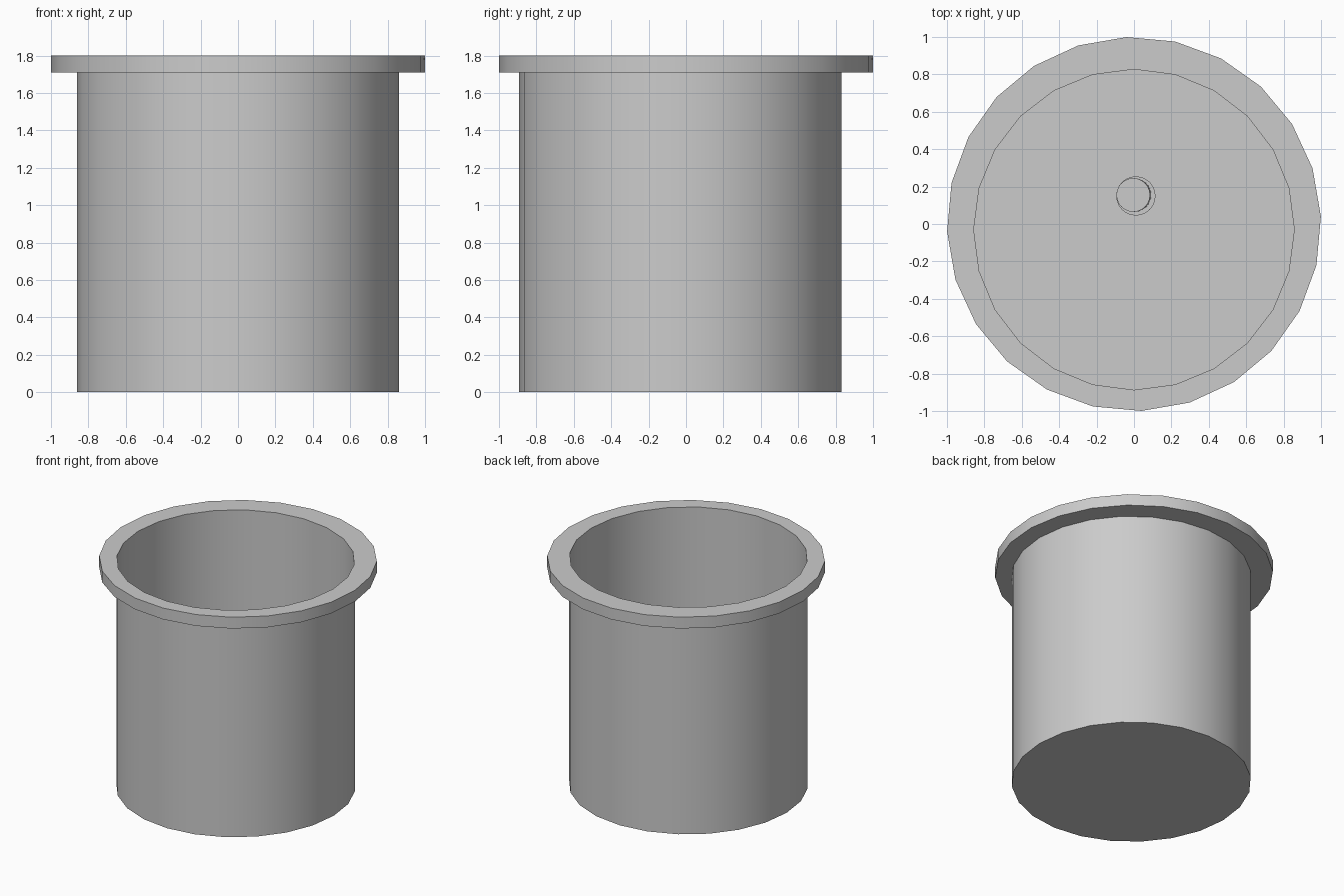
import bpy, bmesh, math

SIDES = 24
BODY_Y = -0.03          # the cup sits slightly off the rim's centre
RIM_TURN = math.radians(2.3)

cube = bpy.data.objects.get("Cube")
if cube:
    bpy.data.objects.remove(cube, do_unlink=True)

grey = bpy.data.materials.new("light_grey")
grey.use_nodes = True
colour = (0.6, 0.6, 0.6, 1)
grey.diffuse_color = colour
grey.node_tree.nodes["Principled BSDF"].inputs["Base Color"].default_value = colour


def stacked_rings(name, rings, closed=False):
    """Join rings (x, y, z, radius, turn) with quads; cap the ends or close the loop."""
    bm = bmesh.new()
    loops = []
    for x, y, z, radius, turn in rings:
        angles = [turn + 2 * math.pi * i / SIDES for i in range(SIDES)]
        loops.append([bm.verts.new((x + radius * math.cos(a), y + radius * math.sin(a), z))
                      for a in angles])
    pairs = list(zip(loops, loops[1:]))
    if closed:
        pairs.append((loops[-1], loops[0]))
    else:
        bm.faces.new(loops[0])
        bm.faces.new(loops[-1])
    for low, high in pairs:
        for i in range(SIDES):
            j = (i + 1) % SIDES
            bm.faces.new((low[i], low[j], high[j], high[i]))
    bmesh.ops.recalc_face_normals(bm, faces=bm.faces)
    mesh = bpy.data.meshes.new(name)
    bm.to_mesh(mesh)
    bm.free()
    mesh.materials.append(grey)
    obj = bpy.data.objects.new(name, mesh)
    bpy.context.collection.objects.link(obj)
    bpy.ops.object.select_all(action="DESELECT")
    obj.select_set(True)
    bpy.context.view_layer.objects.active = obj
    bpy.ops.object.shade_smooth_by_angle(angle=math.radians(30))
    return obj


# Thin-walled cup: outer floor, outer wall, inner wall, inner floor
OUTER, INNER = 0.862, 0.857
stacked_rings("cup_body", [
    (0, BODY_Y, 0, OUTER, 0),
    (0, BODY_Y, 1.71, OUTER, 0),
    (0, BODY_Y, 1.71, INNER, 0),
    (0, BODY_Y, 0.005, INNER, 0),
])

# Flat flange around the mouth
stacked_rings("top_rim", [
    (0, BODY_Y, 1.71, INNER, 0),
    (0, 0, 1.71, 1.0, RIM_TURN),
    (0, 0, 1.8, 1.0, RIM_TURN),
    (0, BODY_Y, 1.8, INNER, 0),
], closed=True)

# Small post on a round foot, inside on the floor
stacked_rings("post_foot", [
    (0.01, 0.15, 0.004, 0.105, 0),
    (0.01, 0.15, 0.04, 0.105, 0),
])
stacked_rings("inner_post", [
    (0.002, 0.155, 0.03, 0.09, 0),
    (-0.004, 0.155, 0.5, 0.09, 0),
])
